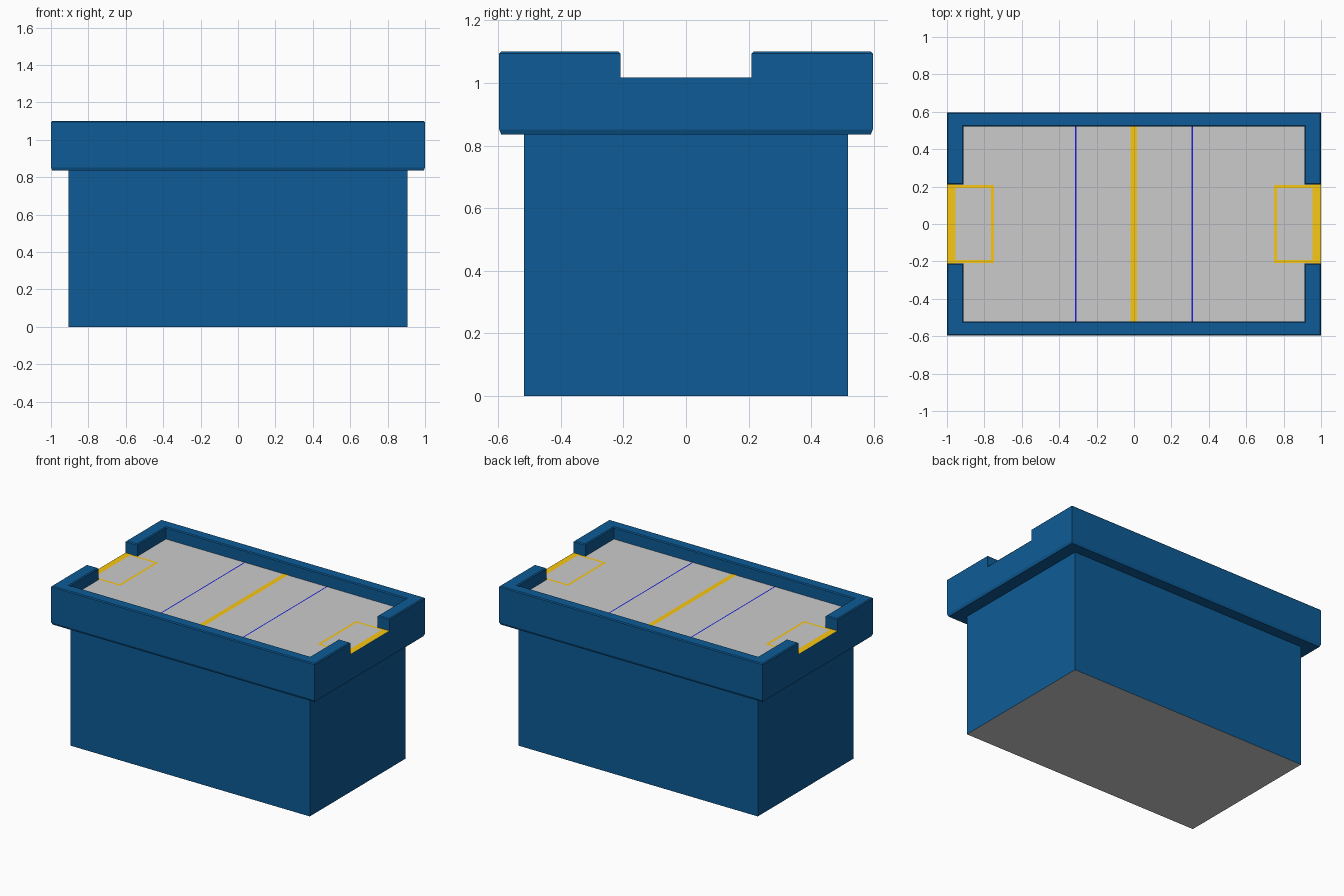
import bpy, bmesh

if "Cube" in bpy.data.objects:
    bpy.data.objects.remove(bpy.data.objects["Cube"])


def material(name, rgb):
    m = bpy.data.materials.new(name)
    m.diffuse_color = (*rgb, 1)
    m.use_nodes = True
    m.node_tree.nodes["Principled BSDF"].inputs["Base Color"].default_value = m.diffuse_color
    return m


BLUE = material("blue_paint", (0.004, 0.105, 0.305))
GOLD = material("gold_paint", (0.95, 0.57, 0.006))
LINE = material("line_blue", (0.01, 0.012, 0.72))


def prism(name, pts, z0, z1=None, mat=None, drop=(), bevel_z=None, bevel=0.0, rise=0.0):
    """Flat polygon, or extruded prism; drop lists the z levels left uncapped.
    Edges at bevel_z are chamfered; rise makes that chamfer steeper."""
    bm = bmesh.new()
    face = bm.faces.new([bm.verts.new((x, y, z0)) for x, y in pts])
    if z1 is not None:
        ext = bmesh.ops.extrude_face_region(bm, geom=[face], use_keep_orig=True)
        for v in ext["geom"]:
            if isinstance(v, bmesh.types.BMVert):
                v.co.z = z1
        bmesh.ops.recalc_face_normals(bm, faces=bm.faces)
    else:
        face.normal_update()
        if face.normal.z < 0:
            face.normal_flip()
    if bevel_z is not None:
        edges = [e for e in bm.edges
                 if all(abs(v.co.z - bevel_z) < 1e-5 for v in e.verts)]
        bmesh.ops.bevel(bm, geom=edges, offset=bevel, segments=1,
                        affect='EDGES', profile=0.5)
        for v in bm.verts:
            if 1e-5 < abs(v.co.z - bevel_z) < bevel + 1e-4:
                v.co.z += rise
    caps = [f for f in bm.faces
            if any(all(abs(v.co.z - z) < 1e-5 for v in f.verts) for z in drop)]
    bmesh.ops.delete(bm, geom=caps, context='FACES')
    me = bpy.data.meshes.new(name)
    bm.to_mesh(me)
    bm.free()
    ob = bpy.data.objects.new(name, me)
    bpy.context.collection.objects.link(ob)
    if mat:
        me.materials.append(mat)
    return ob


def rect(x0, x1, y0, y1):
    return [(x0, y0), (x1, y0), (x1, y1), (x0, y1)]


X, Y = 1.0, 0.597            # outer rim
IX, IY = 0.911, 0.521        # inside of rails
G = 0.21                     # half width of the goal opening
BX, BY = 0.907, 0.518        # cabinet
ZB, ZF, ZT = 0.835, 1.018, 1.1

# Cabinet with unpainted underside
prism("cabinet", rect(-BX, BX, -BY, BY), 0, ZB, BLUE, drop=(0, ZB))
underside = prism("cabinet_underside", rect(-BX, BX, -BY, BY), 0)
underside.data.flip_normals()

# Table body with steep chamfer on the lower edge
prism("table_body", rect(-X, X, -Y, Y), ZB, ZF, BLUE, drop=(ZF,),
      bevel_z=ZB, bevel=0.007, rise=0.01)

# C-shaped rails, front and back
for name, s in (("front_rail", -1), ("back_rail", 1)):
    half = [(X, G), (X, Y), (-X, Y), (-X, G), (-IX, G), (-IX, IY), (IX, IY), (IX, G)]
    prism(name, [(x, s * y) for x, y in half], ZF, ZT, BLUE, drop=(ZF,),
          bevel_z=ZT, bevel=0.006)

# Playing surface reaching out through both goal openings
quarter = [(X, G), (IX, G), (IX, IY)]
field = (quarter + [(-x, y) for x, y in reversed(quarter)]
         + [(-x, -y) for x, y in quarter] + [(x, -y) for x, y in reversed(quarter)])
prism("playing_surface", field, ZF)

# Painted markings
ZM = ZF + 0.0015
prism("centre_line", rect(-0.019, 0.016, -IY, IY), ZM, mat=GOLD)
for side, s in (("left", -1), ("right", 1)):
    def mark(part, x0, x1, y0, y1, mat):
        a, b = sorted((s * x0, s * x1))
        prism(f"{side}_{part}", rect(a, b, y0, y1), ZM, mat=mat)
    mark("zone_line", 0.307, 0.315, -IY, IY, LINE)
    mark("goal_strip", 0.955, X, -G, G, GOLD)
    mark("crease_end", 0.749, 0.765, -0.208, 0.208, GOLD)
    mark("crease_front", 0.765, 0.955, -0.208, -0.192, GOLD)
    mark("crease_back", 0.765, 0.955, 0.192, 0.208, GOLD)
